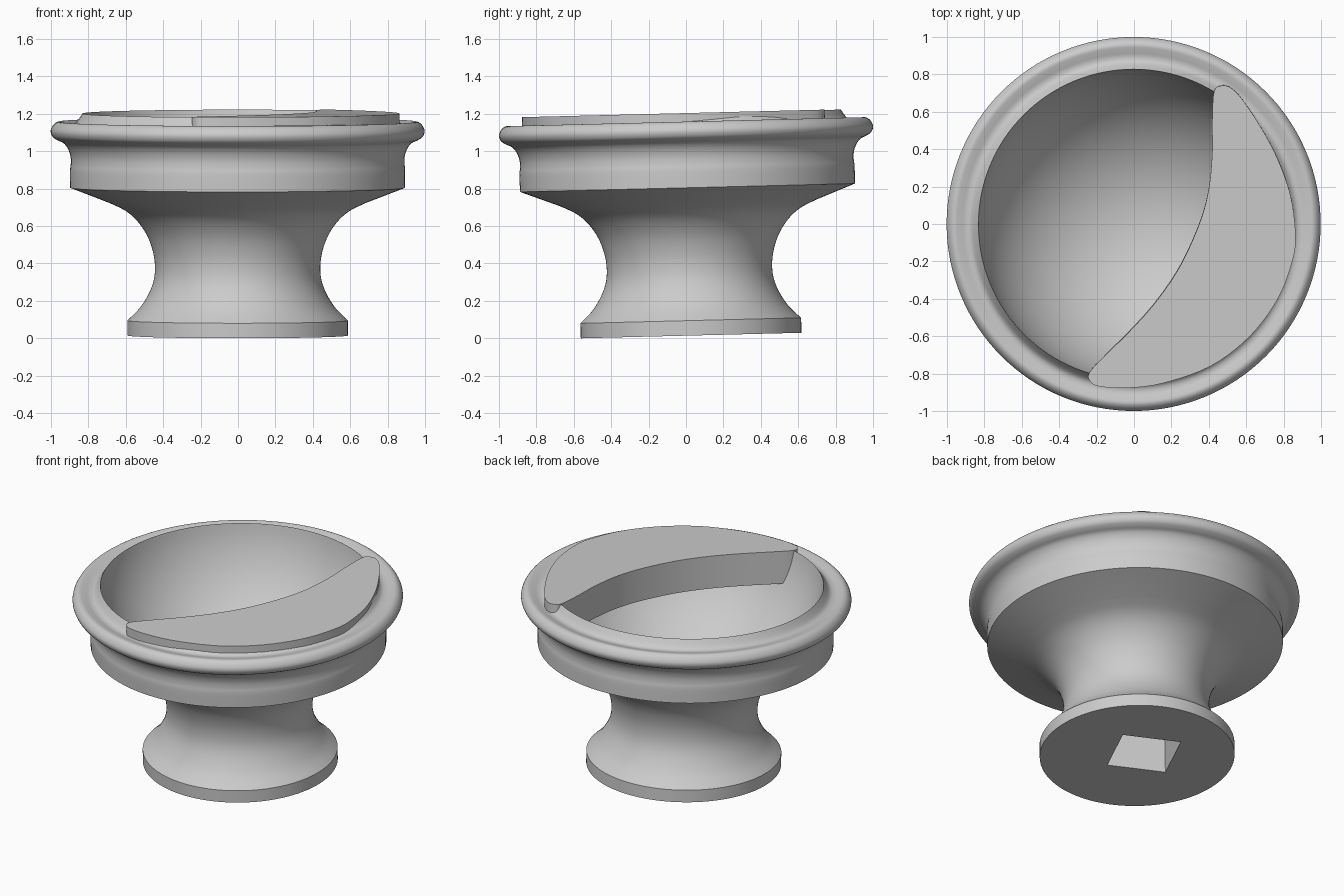
import bpy, bmesh, math
from mathutils import Vector, Matrix

cube = bpy.data.objects.get("Cube")
if cube:
    bpy.data.objects.remove(cube, do_unlink=True)

grey = bpy.data.materials.new("plain_grey")
grey.use_nodes = True
grey.diffuse_color = (0.6, 0.6, 0.6, 1)
grey.node_tree.nodes["Principled BSDF"].inputs["Base Color"].default_value = (0.6, 0.6, 0.6, 1)


def smooth_path(points, steps, closed=False):
    """Catmull-Rom curve through 2D points."""
    pts = [Vector(p) for p in points]
    n = len(pts)
    pick = (lambda i: pts[i % n]) if closed else (lambda i: pts[max(0, min(n - 1, i))])
    out = []
    for i in range(n if closed else n - 1):
        a, b, c, d = (pick(i + k) for k in (-1, 0, 1, 2))
        for s in range(steps):
            t = s / steps
            out.append(0.5 * (2 * b + (c - a) * t + (2 * a - 5 * b + 4 * c - d) * t ** 2
                              + (3 * b - a - 3 * c + d) * t ** 3))
    if not closed:
        out.append(pts[-1])
    return out


def make_object(name, bm):
    bmesh.ops.recalc_face_normals(bm, faces=bm.faces)
    mesh = bpy.data.meshes.new(name)
    bm.to_mesh(mesh)
    bm.free()
    mesh.materials.append(grey)
    obj = bpy.data.objects.new(name, mesh)
    bpy.context.collection.objects.link(obj)
    return obj


def prism(name, outline, z_low, z_high):
    bm = bmesh.new()
    face = bm.faces.new([bm.verts.new((p[0], p[1], z_low)) for p in outline])
    top = bmesh.ops.extrude_face_region(bm, geom=[face])["geom"]
    bmesh.ops.translate(bm, vec=(0, 0, z_high - z_low),
                        verts=[v for v in top if isinstance(v, bmesh.types.BMVert)])
    return make_object(name, bm)


def lathe(name, profile, segments=128):
    bm = bmesh.new()
    verts = [bm.verts.new((r, 0, z)) for r, z in profile]
    edges = [bm.edges.new(pair) for pair in zip(verts, verts[1:])]
    bmesh.ops.spin(bm, geom=verts + edges, cent=(0, 0, 0), axis=(0, 0, 1),
                   angle=math.tau, steps=segments, use_duplicate=False)
    bmesh.ops.remove_doubles(bm, verts=bm.verts, dist=1e-4)
    return make_object(name, bm)


# Turned body: foot, waist, band, rounded rim and hollow bowl
waist = [(0.59, 0.08), (0.525, 0.145), (0.477, 0.22), (0.45, 0.29), (0.442, 0.36),
         (0.451, 0.44), (0.482, 0.53), (0.535, 0.61), (0.6, 0.667), (0.685, 0.709)]
rim = [(0.895, 0.79), (0.896, 0.88), (0.892, 0.92), (0.894, 0.96), (0.908, 1.0), (0.932, 1.03),
       (0.964, 1.045), (0.99, 1.064), (1.0, 1.095), (0.985, 1.127), (0.96, 1.143), (0.93, 1.138),
       (0.9, 1.13), (0.875, 1.133), (0.855, 1.15), (0.83, 1.187)]
edge_r, edge_z, depth = 0.83, 1.187, 0.72
ball = (edge_r ** 2 + depth ** 2) / (2 * depth)
half_angle = math.asin(edge_r / ball)
bowl = []
for i in range(1, 33):
    a = half_angle * (1 - i / 32)
    bowl.append((ball * math.sin(a), edge_z - depth + ball * (1 - math.cos(a))))
profile = [(0, 0), (0.59, 0)] + smooth_path(waist, 5) + smooth_path(rim, 4) + bowl
body = lathe("pedestal_bowl", profile)

# Square socket cut into the underside
socket = [(0.257 * math.cos(a) - 0.017, 0.257 * math.sin(a) + 0.045)
          for a in (math.radians(20 + 90 * k) for k in range(4))]
cutter = prism("socket_cutter", socket, -0.1, 0.32)
cutter.hide_render = True
cut = body.modifiers.new("socket", 'BOOLEAN')
cut.operation = 'DIFFERENCE'
cut.solver = 'EXACT'
cut.object = cutter
bpy.context.view_layer.objects.active = body
bpy.ops.object.modifier_apply(modifier=cut.name)
bpy.data.objects.remove(cutter, do_unlink=True)

# Crescent shelf across one side of the bowl
crescent = [(0.43, 0.71), (0.42, 0.55), (0.42, 0.38), (0.4, 0.18), (0.35, 0), (0.25, -0.22),
            (0.13, -0.4), (0, -0.55), (-0.15, -0.7), (-0.235, -0.79), (-0.235, -0.835),
            (-0.19, -0.865), (-0.05, -0.875), (0.15, -0.851), (0.41, -0.759), (0.62, -0.6),
            (0.77, -0.4), (0.848, -0.2), (0.866, -0.06), (0.84, 0.15), (0.77, 0.35),
            (0.68, 0.52), (0.58, 0.67), (0.52, 0.73), (0.47, 0.742)]
shelf = prism("crescent_shelf", smooth_path(crescent, 5, closed=True), 0.975, 1.189)

# Slight backward lean of the whole piece, then smooth shading
lean = Matrix.Translation((-0.002, 0.0275, 0.015)) @ Matrix.Rotation(0.025, 4, 'X')
for obj in (body, shelf):
    obj.data.transform(lean)
    bpy.ops.object.select_all(action='DESELECT')
    obj.select_set(True)
    bpy.context.view_layer.objects.active = obj
    bpy.ops.object.shade_smooth_by_angle(angle=math.radians(30))
